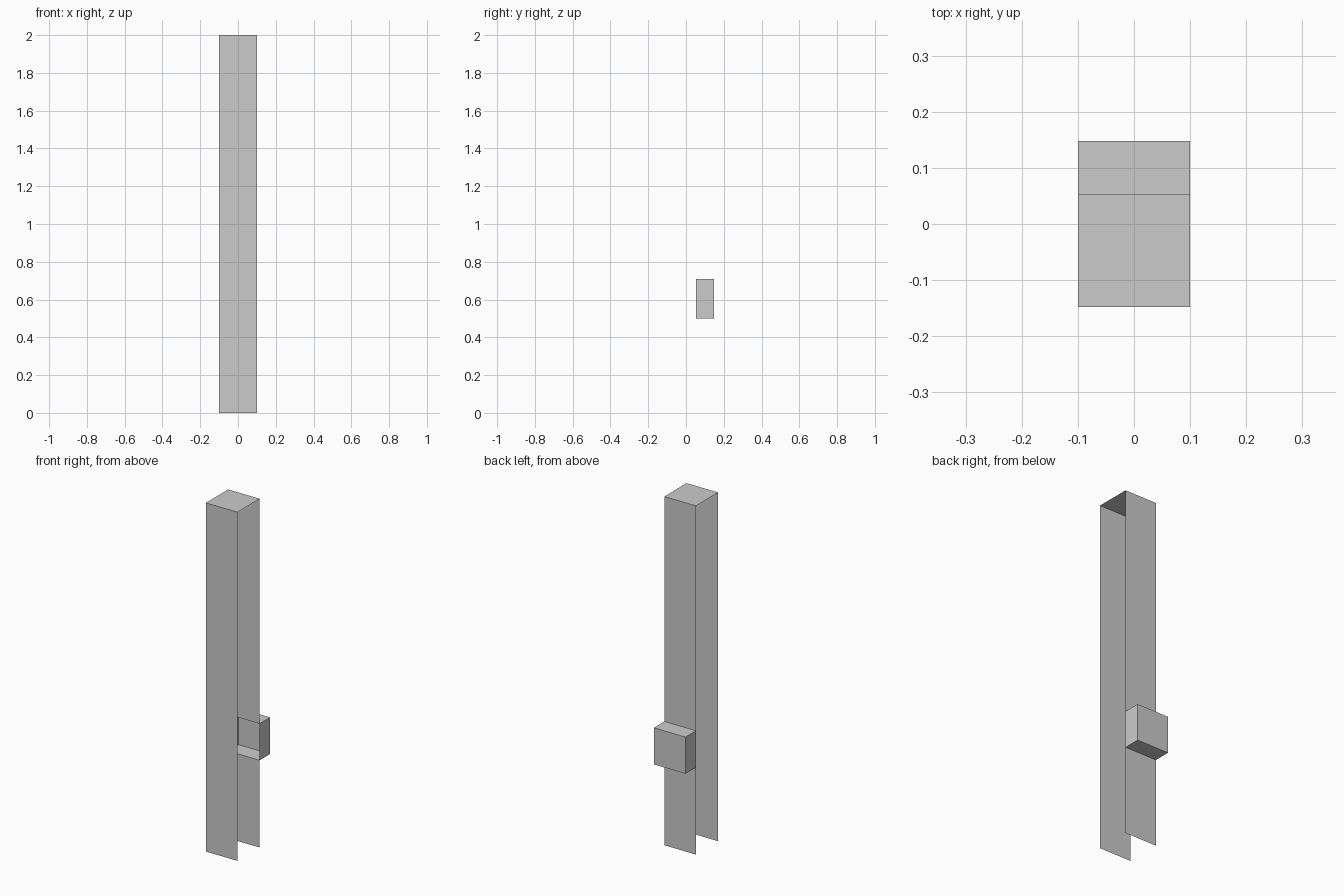
import bpy, bmesh

if "Cube" in bpy.data.objects:
    bpy.data.objects.remove(bpy.data.objects["Cube"])

HALF_W = 0.1
FRONT, BACK, OUT = -0.148, 0.053, 0.148
LOW, HIGH, TOP = 0.5, 0.71, 2.0

bm = bmesh.new()

# Folded sheet: front panel, top, back panel with a box-shaped bulge
profile = [(FRONT, 0), (FRONT, TOP), (BACK, TOP), (BACK, HIGH),
           (OUT, HIGH), (OUT, LOW), (BACK, LOW), (BACK, 0)]
left = [bm.verts.new((-HALF_W, y, z)) for y, z in profile]
right = [bm.verts.new((HALF_W, y, z)) for y, z in profile]
for i in range(len(profile) - 1):
    bm.faces.new((left[i], right[i], right[i + 1], left[i + 1]))

# Side walls of the bulge; the tall sides and the bottom stay open
bm.faces.new(right[3:7][::-1])
bm.faces.new(left[3:7])

bmesh.ops.recalc_face_normals(bm, faces=bm.faces)
# Point all normals outward
bm.faces.ensure_lookup_table()
bm.normal_update()
if bm.faces[0].normal.y > 0:
    bmesh.ops.reverse_faces(bm, faces=bm.faces)

mesh = bpy.data.meshes.new("folded_panel")
bm.to_mesh(mesh)
bm.free()
bpy.context.collection.objects.link(bpy.data.objects.new("folded_panel", mesh))
